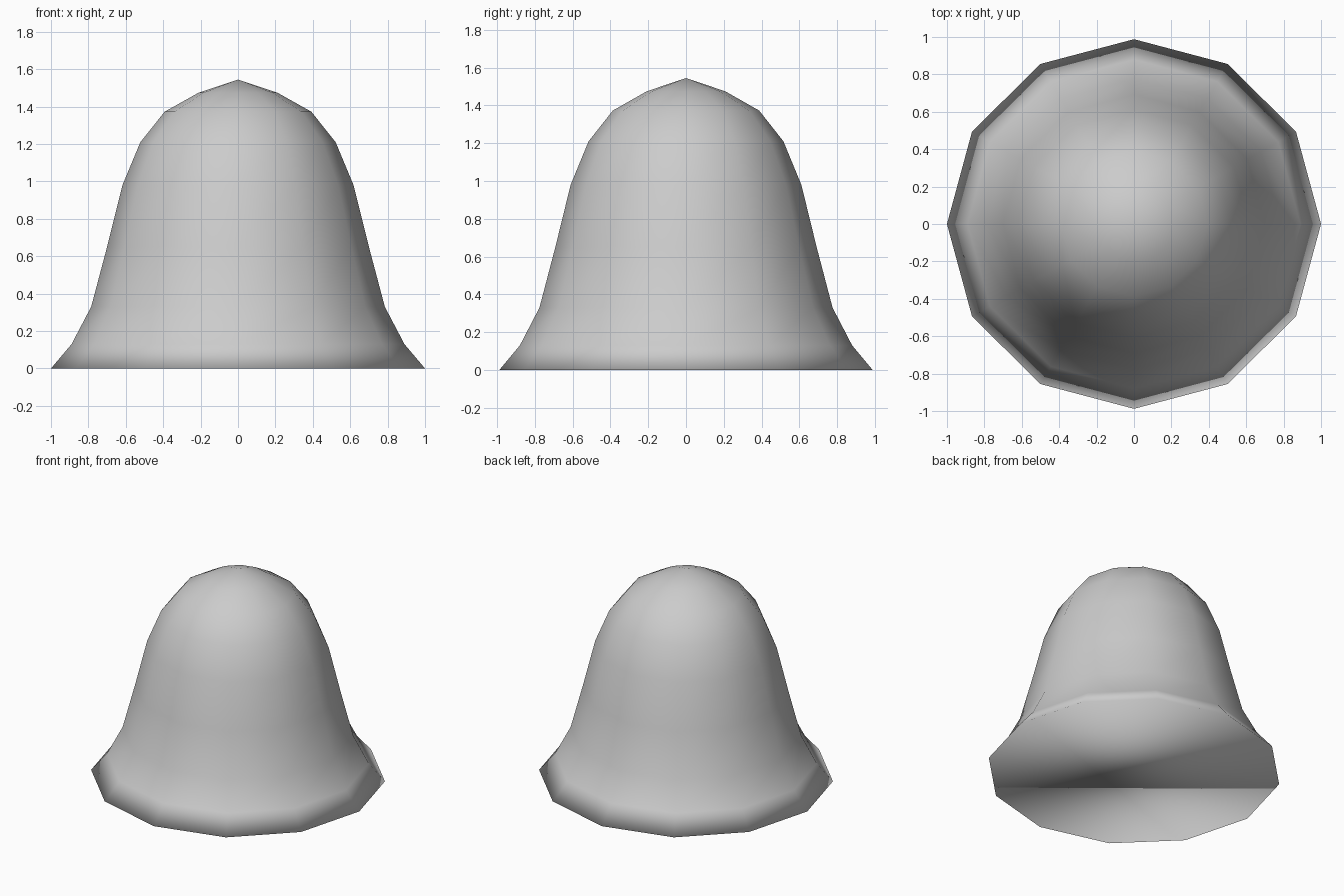
import bpy, bmesh, math

if "Cube" in bpy.data.objects:
    bpy.data.objects.remove(bpy.data.objects["Cube"])

SIDES = 12
Y_SCALE = 0.988  # the plan is very slightly narrower front to back

# bell outline from rim to just below the tip: (radius, height)
PROFILE = [(1.0, 0.0), (0.89, 0.13), (0.785, 0.33), (0.70, 0.65),
           (0.618, 0.98), (0.522, 1.21), (0.392, 1.373), (0.21, 1.475)]
TIP = 1.545

bm = bmesh.new()

# rings of the bell wall
rings = []
for r, z in PROFILE:
    rings.append([bm.verts.new((r * math.cos(2 * math.pi * i / SIDES),
                                r * math.sin(2 * math.pi * i / SIDES) * Y_SCALE, z))
                  for i in range(SIDES)])
for low, high in zip(rings, rings[1:]):
    for i in range(SIDES):
        j = (i + 1) % SIDES
        bm.faces.new((low[i], low[j], high[j], high[i]))

# pointed crown
tip = bm.verts.new((0, 0, TIP))
for i in range(SIDES):
    bm.faces.new((rings[-1][i], rings[-1][(i + 1) % SIDES], tip))

# flat closed base
bm.faces.new(rings[0][::-1])

# smooth shading throughout, including over the rim
for f in bm.faces:
    f.smooth = True

mesh = bpy.data.meshes.new("bell_body")
bm.to_mesh(mesh)
bm.free()
bell = bpy.data.objects.new("bell_body", mesh)
bpy.context.collection.objects.link(bell)
